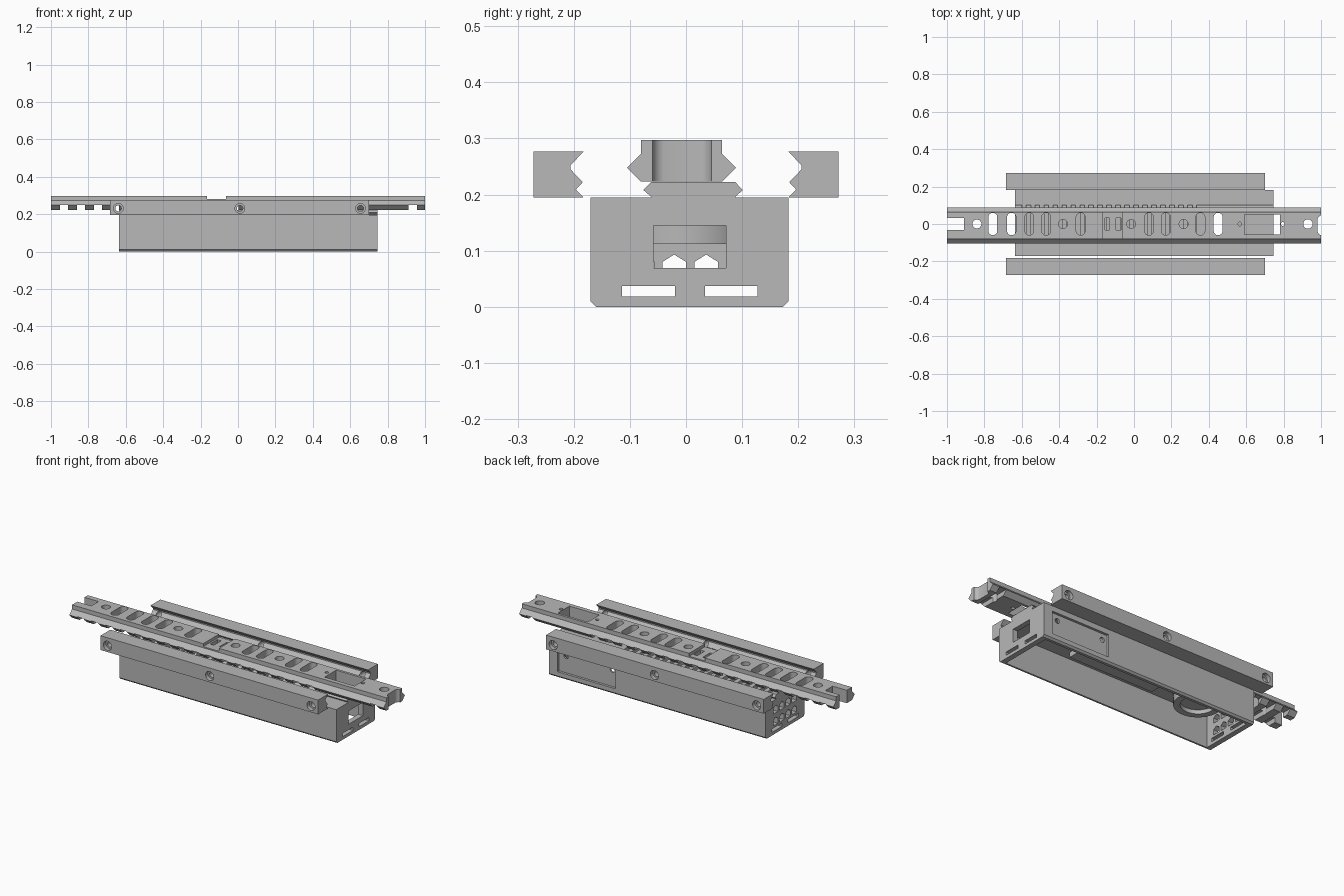
import bpy, math

cube = bpy.data.objects.get("Cube")
if cube:
    bpy.data.objects.remove(cube, do_unlink=True)

grey = bpy.data.materials.new("plain grey")
grey.use_nodes = True
colour = (0.48, 0.48, 0.48, 1)
grey.diffuse_color = colour
grey.node_tree.nodes["Principled BSDF"].inputs["Base Color"].default_value = colour


def prism(name, outline, lo, hi, axis="x"):
    """Extrude an outline: (y, z) along x, (x, z) along y or (x, y) along z."""
    place = {"x": lambda p, t: (t, p[0], p[1]),
             "y": lambda p, t: (p[0], t, p[1]),
             "z": lambda p, t: (p[0], p[1], t)}[axis]
    n = len(outline)
    verts = [place(p, t) for t in (lo, hi) for p in outline]
    faces = [list(range(n))[::-1], list(range(n, 2 * n))]
    faces += [(i, (i + 1) % n, n + (i + 1) % n, n + i) for i in range(n)]
    mesh = bpy.data.meshes.new(name)
    mesh.from_pydata(verts, [], faces)
    mesh.materials.append(grey)
    ob = bpy.data.objects.new(name, mesh)
    bpy.context.collection.objects.link(ob)
    # consistent outward normals
    bpy.context.view_layer.objects.active = ob
    ob.select_set(True)
    bpy.ops.object.mode_set(mode="EDIT")
    bpy.ops.mesh.select_all(action="SELECT")
    bpy.ops.mesh.normals_make_consistent(inside=False)
    bpy.ops.object.mode_set(mode="OBJECT")
    ob.select_set(False)
    return ob


def box(name, x0, x1, y0, y1, z0, z1):
    return prism(name, [(y0, z0), (y1, z0), (y1, z1), (y0, z1)], x0, x1)


def oval(cx, cy, r, half=0.0, n=24):
    """Circle, or a slot stretched along the second coordinate."""
    pts = []
    for i in range(n):
        a = 2 * math.pi * (i + 0.5) / n
        s = math.sin(a)
        pts.append((cx + r * math.cos(a), cy + r * s + math.copysign(half, s)))
    return pts


def cut(target, cutter):
    mod = target.modifiers.new("cut", "BOOLEAN")
    mod.operation = "DIFFERENCE"
    mod.solver = "EXACT"
    mod.object = cutter
    bpy.context.view_layer.objects.active = target
    bpy.ops.object.modifier_apply(modifier=mod.name)
    bpy.data.objects.remove(cutter, do_unlink=True)


# housing: chamfered shell open at the bottom
X0, X1, Y0, Y1, TOP = -0.635, 0.745, -0.17, 0.183, 0.195
housing = prism("housing", [(Y0 + 0.01, 0), (Y1 - 0.01, 0), (Y1, 0.01), (Y1, TOP),
                            (Y0, TOP), (Y0, 0.01)], X0, X1)
cut(housing, box("c", X0 + 0.03, X1 - 0.03, Y0 + 0.02, Y1 - 0.025, -0.1, 0.178))

# cable slots in both ends, window in one end, peaked holes in the other
for a, b in ((-0.114, -0.02), (0.034, 0.127)):
    cut(housing, box("c", -1, 1, a, b, 0.018, 0.037))
cut(housing, box("c", 0.6, 0.9, -0.058, 0.071, 0.069, 0.145))
for z in (0.05, 0.118):
    for y in (-0.078, -0.021, 0.036, 0.093):
        peak = [(y - 0.021, z), (y + 0.021, z), (y + 0.021, z + 0.03),
                (y, z + 0.043), (y - 0.021, z + 0.03)]
        cut(housing, prism("c", peak, -0.8, -0.55))

# recessed side panel with screw holes
cut(housing, box("c", 0.32, 0.69, Y1 - 0.014, 0.3, 0.035, 0.165))
for x in (0.35, 0.645):
    cut(housing, prism("c", oval(x, 0.13, 0.014), 0.12, 0.3, "y"))

# mounting strip on the housing top, with cross slots
strip = prism("mounting_strip", [(-0.062, 0.19), (-0.062, 0.196), (-0.076, 0.208),
                                 (-0.062, 0.222), (0.088, 0.222), (0.101, 0.208),
                                 (0.088, 0.196), (0.088, 0.19)], X0, X1)
for i in range(20):
    x = -0.6 + 0.048 * i
    cut(strip, box("c", x, x + 0.022, -0.2, 0.2, 0.2, 0.25))
for part in (housing, strip):
    cut(part, prism("c", oval(0.45, 0, 0.024, 0.036), 0.1, 0.3, "z"))

# inner hub and ceiling plate
hub = prism("inner_hub", oval(-0.42, 0, 0.125, n=40), 0.112, 0.182, "z")
cut(hub, prism("c", oval(-0.42, 0, 0.09, n=40), 0.08, 0.135, "z"))
box("ceiling_plate", -0.2, 0.34, -0.1, 0.11, 0.15, 0.182)

# long dovetail rail
rail = prism("long_rail", [(-0.08, 0.223), (0.064, 0.223), (0.089, 0.248), (0.064, 0.273),
                           (0.064, 0.297), (-0.08, 0.297), (-0.08, 0.273),
                           (-0.105, 0.248)], -1, 1)
# underside teeth
for x in [-0.952 + 0.091 * i for i in range(17)] + [0.912]:
    cut(rail, box("c", x, x + 0.044, -0.2, 0.2, 0.2, 0.25))
# shallow step across the top, with a small window
cut(rail, box("c", -0.165, -0.065, -0.2, 0.2, 0.28, 0.35))
for x in (-0.155, -0.095):
    cut(rail, box("c", x, x + 0.025, -0.033, 0.033, 0.2, 0.35))
# oval slots and round holes
for x in (-0.755, -0.655, -0.56, -0.47, -0.285, 0.08, 0.17, 0.355, 0.45):
    cut(rail, prism("c", oval(x, 0, 0.024, 0.036), 0.1, 0.4, "z"))
for x, r in ((-0.84, 0.024), (-0.38, 0.024), (-0.015, 0.024), (0.265, 0.024),
             (0.93, 0.025), (0.565, 0.01), (0.795, 0.01)):
    cut(rail, prism("c", oval(x, 0, r), 0.1, 0.4, "z"))
# rectangular window and end notches
cut(rail, box("c", 0.59, 0.78, -0.055, 0.05, 0.1, 0.4))
cut(rail, box("c", -1.1, -0.91, -0.033, 0.033, 0.1, 0.4))
cut(rail, prism("c", oval(1.005, -0.007, 0.024, 0.029), 0.1, 0.4, "z"))

# two clamp bars with notched inner faces and counterbored bolt holes
parts = [housing, strip, hub, rail]
for side, name in ((-1, "right_clamp_bar"), (1, "left_clamp_bar")):
    outline = [(0.272, 0.195), (0.272, 0.277), (0.182, 0.277), (0.206, 0.252),
               (0.206, 0.245), (0.184, 0.222), (0.196, 0.209), (0.183, 0.195)]
    bar = prism(name, [(side * y, z) for y, z in outline], -0.685, 0.70)
    for x in (-0.64, 0.01, 0.655):
        cut(bar, prism("c", oval(x, 0.231, 0.016), side * 0.1, side * 0.4, "y"))
        cut(bar, prism("c", oval(x, 0.231, 0.026), side * 0.25, side * 0.4, "y"))
    parts.append(bar)

# smooth the round walls only
for ob in parts:
    bpy.ops.object.select_all(action="DESELECT")
    ob.select_set(True)
    bpy.context.view_layer.objects.active = ob
    bpy.ops.object.shade_smooth_by_angle(angle=math.radians(25))
